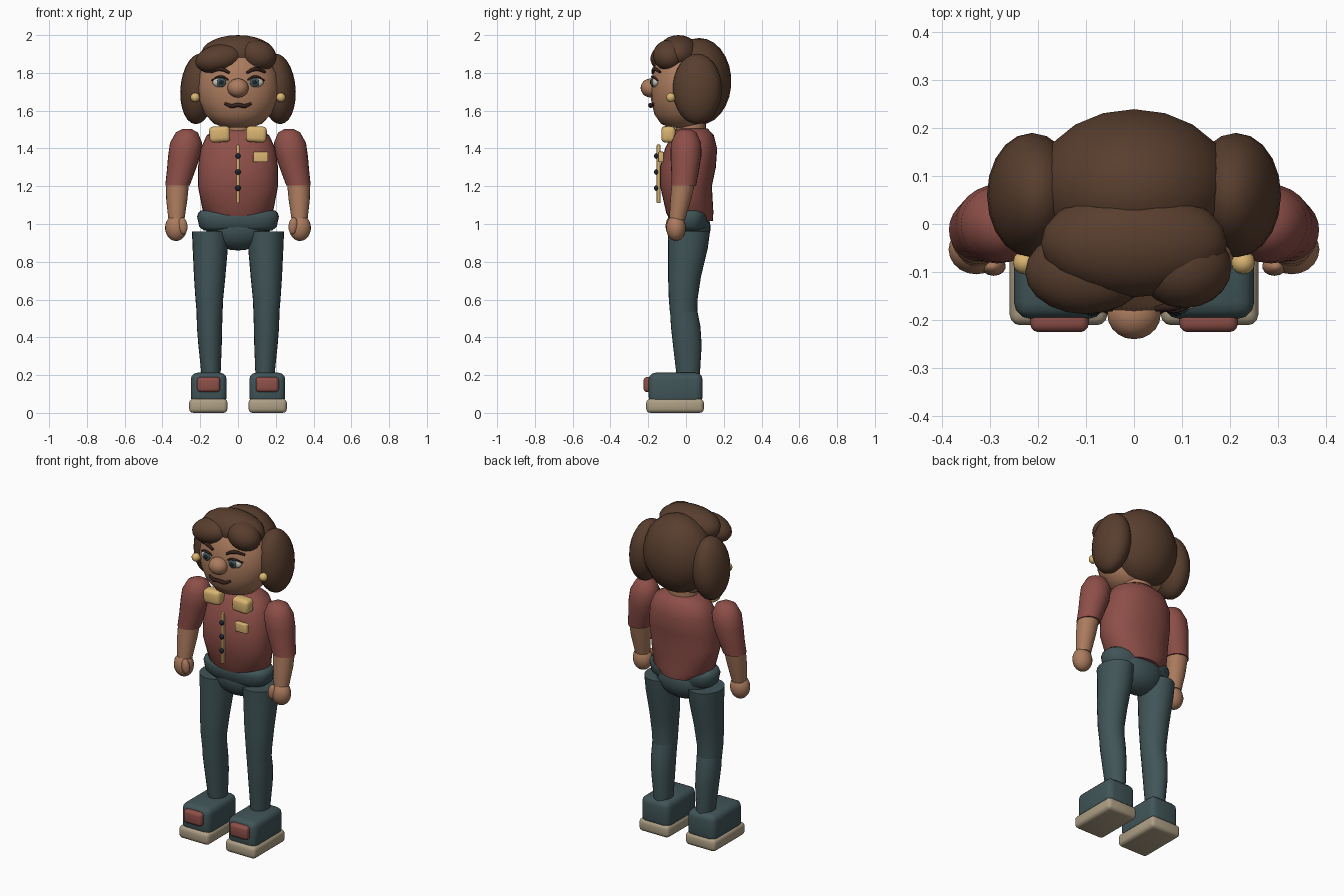
import bpy
import bmesh
from math import cos, sin, pi, radians, copysign
from mathutils import Vector

old = bpy.data.objects.get("Cube")
if old:
    bpy.data.objects.remove(old, do_unlink=True)


def material(name, *rgb):
    m = bpy.data.materials.new(name)
    m.use_nodes = True
    m.diffuse_color = (*rgb, 1)
    m.node_tree.nodes["Principled BSDF"].inputs["Base Color"].default_value = (*rgb, 1)
    return m


HAIR = material("brown hair", .098, .048, .027)
SKIN = material("warm skin", .41, .2, .112)
RED = material("brick red cloth", .27, .078, .065)
TEAL = material("dark teal cloth", .052, .09, .097)
GOLD = material("pale gold", .7, .46, .165)
SOLE = material("beige sole", .42, .345, .235)
NAVY = material("navy black", .012, .018, .03)
WHITE = material("eye white", .56, .52, .46)
DARK = material("dark brown", .035, .015, .011)


def finish(name, bm, mat, angle=40):
    bmesh.ops.recalc_face_normals(bm, faces=bm.faces)
    mesh = bpy.data.meshes.new(name)
    bm.to_mesh(mesh)
    bm.free()
    mesh.materials.append(mat)
    ob = bpy.data.objects.new(name, mesh)
    bpy.context.collection.objects.link(ob)
    bpy.ops.object.select_all(action='DESELECT')
    ob.select_set(True)
    bpy.context.view_layer.objects.active = ob
    bpy.ops.object.shade_smooth_by_angle(angle=radians(angle))
    return ob


def ball(name, mat, centre, radii, tilt=0, segments=20):
    """Ellipsoid, tilted about the front axis."""
    bm = bmesh.new()
    bmesh.ops.create_uvsphere(bm, u_segments=segments, v_segments=segments * 2 // 3, radius=1)
    ob = finish(name, bm, mat, 60)
    ob.location, ob.scale = centre, radii
    ob.rotation_euler.y = tilt
    return ob


def box(name, mat, centre, size, bevel, tilt=0):
    """Rounded block."""
    bm = bmesh.new()
    bmesh.ops.create_cube(bm, size=1)
    bmesh.ops.scale(bm, vec=size, verts=bm.verts)
    bmesh.ops.bevel(bm, geom=bm.edges[:], offset=bevel, segments=3, profile=.5, affect='EDGES')
    ob = finish(name, bm, mat)
    ob.location = centre
    ob.rotation_euler.y = tilt
    return ob


def loft(name, mat, rings, side=1, power=2, n=24):
    """Skin through rings given as x, y, z, x radius, y radius."""
    bm = bmesh.new()
    loops = []
    for x, y, z, rx, ry in rings:
        loop = []
        for i in range(n):
            c, s = cos(2 * pi * i / n), sin(2 * pi * i / n)
            px = copysign(abs(c) ** (2 / power), c) * rx
            py = copysign(abs(s) ** (2 / power), s) * ry
            loop.append(bm.verts.new((side * (x + px), y + py, z)))
        loops.append(loop)
    for a, b in zip(loops, loops[1:]):
        for i in range(n):
            j = (i + 1) % n
            bm.faces.new((a[i], a[j], b[j], b[i]))
    bm.faces.new(loops[0])
    bm.faces.new(loops[-1])
    return finish(name, bm, mat, 50)


def tube(name, mat, points, radius):
    """Round stroke with tapered ends through a few points."""
    cu = bpy.data.curves.new(name, 'CURVE')
    cu.dimensions = '3D'
    cu.bevel_depth, cu.bevel_resolution, cu.resolution_u = radius, 2, 6
    cu.use_fill_caps = True
    sp = cu.splines.new('BEZIER')
    sp.bezier_points.add(len(points) - 1)
    for i, (bp, p) in enumerate(zip(sp.bezier_points, points)):
        bp.co = Vector(p)
        bp.handle_left_type = bp.handle_right_type = 'AUTO'
        bp.radius = .6 if i in (0, len(points) - 1) else 1
    cu.materials.append(mat)
    ob = bpy.data.objects.new(name, cu)
    bpy.context.collection.objects.link(ob)
    bpy.ops.object.select_all(action='DESELECT')
    ob.select_set(True)
    bpy.context.view_layer.objects.active = ob
    bpy.ops.object.convert(target='MESH')


def centred(y, *rows):
    return [(0, y, z, rx, ry) for z, rx, ry in rows]


# Head, neck and nose
loft("head", SKIN, centred(-.022, (1.51, .07, .06), (1.53, .125, .11), (1.58, .175, .145),
     (1.65, .208, .162), (1.72, .217, .165), (1.8, .205, .155), (1.88, .16, .13), (1.94, .08, .07)))
loft("neck", SKIN, centred(.025, (1.45, .09, .08), (1.58, .085, .08)))
ball("nose", SKIN, (0, -.188, 1.72), (.056, .052, .05))

# Hair
ball("back_hair", HAIR, (0, .07, 1.755), (.21, .17, .23))
ball("top_hair", HAIR, (0, -.04, 1.9), (.195, .113, .1))
ball("fringe_right", HAIR, (-.1, -.1, 1.875), (.128, .088, .075), -.2)
ball("fringe_left", HAIR, (.105, -.09, 1.893), (.1, .085, .08), .3)

# Mouth
tube("mouth", DARK, [(-.07, -.172, 1.638), (-.035, -.185, 1.625), (0, -.19, 1.63),
                     (.035, -.185, 1.625), (.07, -.172, 1.638)], .011)

# Shirt with placket, buttons and pocket
loft("shirt", RED, [(0, .03, 1.015, .12, .112), (0, .02, 1.06, .185, .125), (0, 0, 1.2, .212, .137),
     (0, .01, 1.3, .212, .148), (0, .027, 1.4, .198, .138), (0, .035, 1.47, .165, .112),
     (0, .035, 1.505, .1, .08)], power=2.2, n=32)
box("placket", GOLD, (0, -.145, 1.265), (.017, .02, .31), .004)
for k in range(3):
    ball("button", NAVY, (0, -.157, 1.36 - k * .085), (.015, .012, .015), segments=12)
box("chest_pocket", GOLD, (.12, -.132, 1.355), (.08, .03, .055), .005)

# Trouser top
loft("waistband", TEAL, centred(.01, (.965, .18, .08), (.985, .205, .1), (1.04, .217, .106),
     (1.06, .21, .1), (1.072, .195, .085)), power=2.6, n=32)
ball("pelvis", TEAL, (0, .02, .98), (.17, .11, .12))

# Paired parts
for s, word in ((1, "left"), (-1, "right")):
    def label(part):
        return word + "_" + part

    # Side hair, earring and collar
    ball(label("side_hair"), HAIR, (s * .212, .06, 1.715), (.093, .13, .187), s * -.08)
    ball(label("earring"), GOLD, (s * .227, -.08, 1.67), (.025, .025, .025), segments=12)
    box(label("collar"), GOLD, (s * .097, -.093, 1.475), (.11, .075, .085), .022, s * .05)

    # Eye with lid and brow
    ball(label("eye"), WHITE, (s * .09, -.16, 1.75), (.045, .022, .028), segments=16)
    ball(label("iris"), TEAL, (s * .088, -.177, 1.75), (.025, .011, .025), segments=16)
    ball(label("pupil"), NAVY, (s * .088, -.186, 1.75), (.012, .005, .012), segments=12)
    tube(label("eyelid"), DARK, [(s * .045, -.172, 1.76), (s * .09, -.178, 1.78),
                                 (s * .14, -.15, 1.76)], .007)
    tube(label("brow"), DARK, [(s * .045, -.176, 1.80), (s * .09, -.168, 1.82),
                               (s * .145, -.137, 1.805)], .011)

    # Arm
    loft(label("sleeve"), RED, [(.27, 0, 1.502, .025, .025), (.271, 0, 1.485, .058, .054),
         (.275, 0, 1.43, .085, .08), (.285, 0, 1.36, .085, .082), (.302, -.005, 1.28, .075, .073),
         (.32, -.012, 1.205, .065, .066)], s)
    loft(label("forearm"), SKIN, [(.32, -.013, 1.22, .061, .062), (.324, -.028, 1.13, .056, .055),
         (.326, -.047, 1.02, .042, .042)], s)
    ball(label("hand"), SKIN, (s * .328, -.053, .98), (.058, .052, .07))
    ball(label("thumb"), SKIN, (s * .292, -.088, .99), (.025, .02, .045), s * .1, 14)

    # Leg
    loft(label("thigh"), TEAL, [(.15, -.012, .52, .068, .072), (.152, -.015, .6, .073, .076),
         (.15, -.008, .72, .083, .087), (.147, .01, .87, .093, .105), (.146, .015, .96, .098, .112)], s)
    loft(label("shin"), TEAL, [(.142, .012, .18, .049, .06), (.148, .007, .36, .062, .076),
         (.151, -.002, .46, .067, .078), (.15, -.012, .54, .069, .072)], s)

    # Shoe
    box(label("shoe"), TEAL, (s * .155, -.055, .13), (.19, .285, .165), .035)
    box(label("sole"), SOLE, (s * .157, -.058, .0375), (.203, .305, .075), .022)
    box(label("toe_patch"), RED, (s * .155, -.2, .15), (.122, .05, .08), .018)
